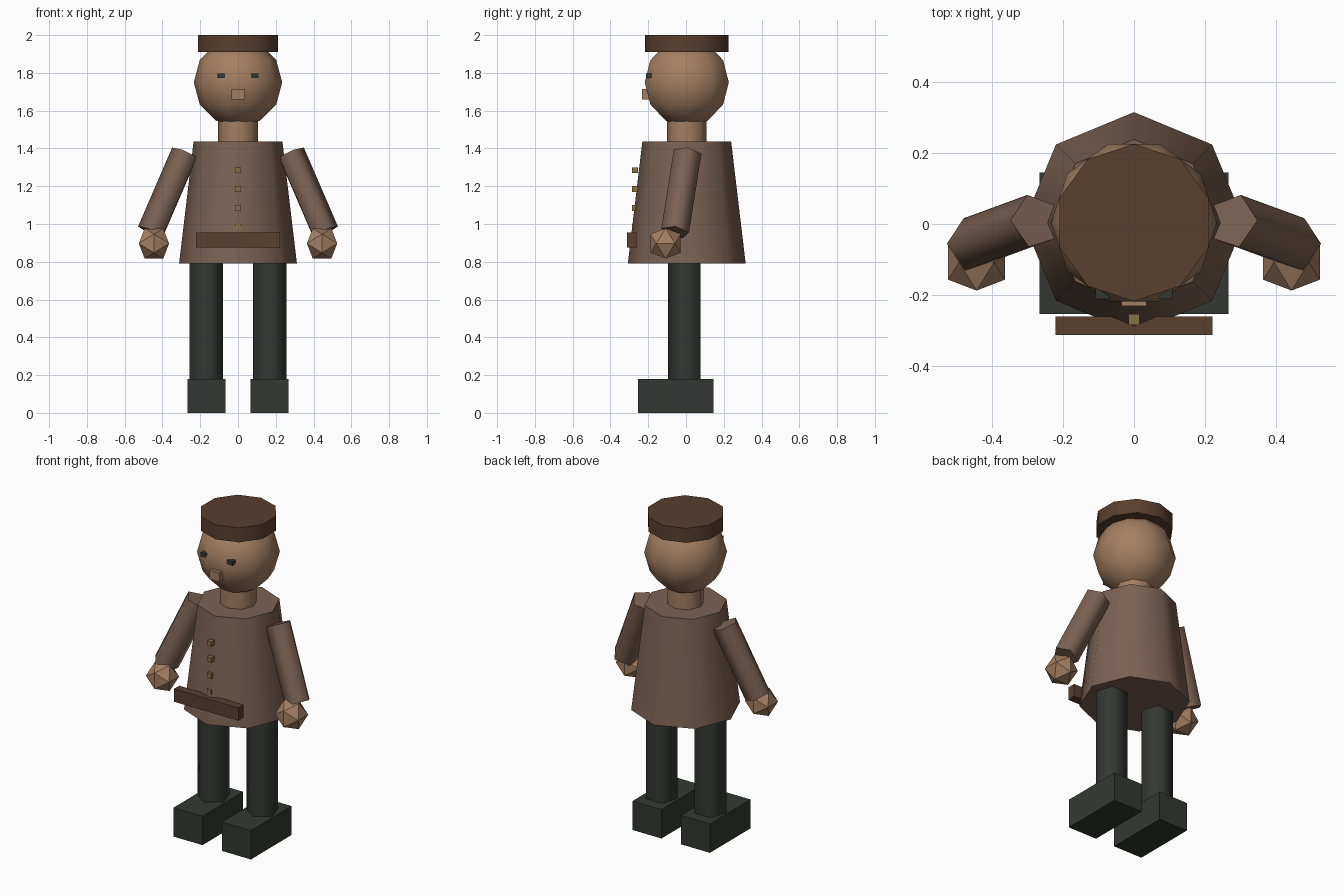
import bpy, bmesh, math
from mathutils import Vector, Matrix

if "Cube" in bpy.data.objects:
    bpy.data.objects.remove(bpy.data.objects["Cube"])


def material(name, rgb):
    m = bpy.data.materials.new(name)
    m.diffuse_color = (*rgb, 1)
    m.use_nodes = True
    m.node_tree.nodes["Principled BSDF"].inputs["Base Color"].default_value = m.diffuse_color
    return m


SKIN = material("skin", (0.37, 0.21, 0.12))
COAT = material("coat_cloth", (0.20, 0.12, 0.085))
LEATHER = material("leather", (0.10, 0.05, 0.027))
DARK = material("dark_cloth", (0.034, 0.039, 0.032))
BRASS = material("brass", (0.26, 0.17, 0.06))


def finish(name, bm, mat, matrix=Matrix()):
    bmesh.ops.recalc_face_normals(bm, faces=bm.faces[:])
    mesh = bpy.data.meshes.new(name)
    bm.to_mesh(mesh)
    bm.free()
    mesh.materials.append(mat)
    ob = bpy.data.objects.new(name, mesh)
    ob.matrix_world = matrix
    bpy.context.collection.objects.link(ob)
    return ob


def lathe(name, profile, sides, phase, mat, matrix=Matrix()):
    """Spin (radius, z) points around z; smooth walls, flat caps."""
    bm = bmesh.new()
    rings = []
    for r, z in profile:
        angles = [math.radians(phase) + math.tau * i / sides for i in range(sides)]
        rings.append([bm.verts.new((r * math.cos(a), r * math.sin(a), z)) for a in angles])
    for a, b in zip(rings, rings[1:]):
        for i in range(sides):
            j = (i + 1) % sides
            bm.faces.new((a[i], a[j], b[j], b[i])).smooth = True
    for ring, (r, z) in ((rings[0], profile[0]), (rings[-1], profile[-1])):
        if r > 0.001:
            bm.faces.new(ring)
    bmesh.ops.remove_doubles(bm, verts=bm.verts[:], dist=1e-5)
    return finish(name, bm, mat, matrix)


def box(name, centre, size, mat):
    bm = bmesh.new()
    bmesh.ops.create_cube(bm, size=1)
    bmesh.ops.scale(bm, vec=size, verts=bm.verts[:])
    return finish(name, bm, mat, Matrix.Translation(centre))


def icosahedron(name, centre, extent, mat):
    bm = bmesh.new()
    k = extent * 2 / (1 + math.sqrt(5))
    for a in (-k, k):
        for b in (-extent, extent):
            for co in ((a, 0, b), (b, a, 0), (0, b, a)):
                bm.verts.new(co)
    bmesh.ops.convex_hull(bm, input=bm.verts[:])
    return finish(name, bm, mat, Matrix.Translation(centre))


MID = Matrix.Translation((0, 0.004, 0))

# Coat, neck, head and cap
lathe("coat", [(0.312, 0.79), (0.235, 1.437)], 8, -90, COAT, MID)
lathe("neck", [(0.105, 1.40), (0.105, 1.58)], 8, -90, SKIN, MID)
head = [(0.234 * math.sin(math.pi * i / 6), 1.75 - 0.234 * math.cos(math.pi * i / 6))
        for i in range(7)]
lathe("head", head, 10, 0, SKIN, MID)
lathe("cap", [(0.222, 1.91), (0.222, 2.0)], 10, -90, LEATHER, MID)

# Nose, buttons and belt
box("nose", (0, -0.202, 1.687), (0.07, 0.06, 0.055), SKIN)
for i in range(4):
    box(f"button_{i + 1}", (0, -0.27, 1.285 - 0.1 * i), (0.03, 0.03, 0.03), BRASS)
box("belt", (0, -0.287, 0.915), (0.444, 0.052, 0.08), LEATHER)

# Paired parts
for side, s in (("right", -1), ("left", 1)):
    box(f"{side}_eye", (s * 0.089, -0.197, 1.785), (0.04, 0.03, 0.026), DARK)
    box(f"{side}_boot", (s * 0.167, -0.054, 0.09), (0.2, 0.4, 0.18), DARK)
    lathe(f"{side}_leg", [(0.094, 0.17), (0.094, 0.85)], 5, -90, DARK,
          Matrix.Translation((s * 0.168, 0, 0)))
    # Slanted five-sided sleeve from shoulder to wrist
    top, wrist = Vector((s * 0.277, 0.008, 1.374)), Vector((s * 0.457, -0.058, 0.957))
    axis = top - wrist
    turn = Vector((0, 0, 1)).rotation_difference(axis).to_matrix().to_4x4()
    lathe(f"{side}_arm", [(0.078, 0), (0.078, axis.length)], 5, 0 if s > 0 else 180,
          COAT, Matrix.Translation(wrist) @ turn)
    icosahedron(f"{side}_hand", (s * 0.445, -0.108, 0.897), 0.08, SKIN)
